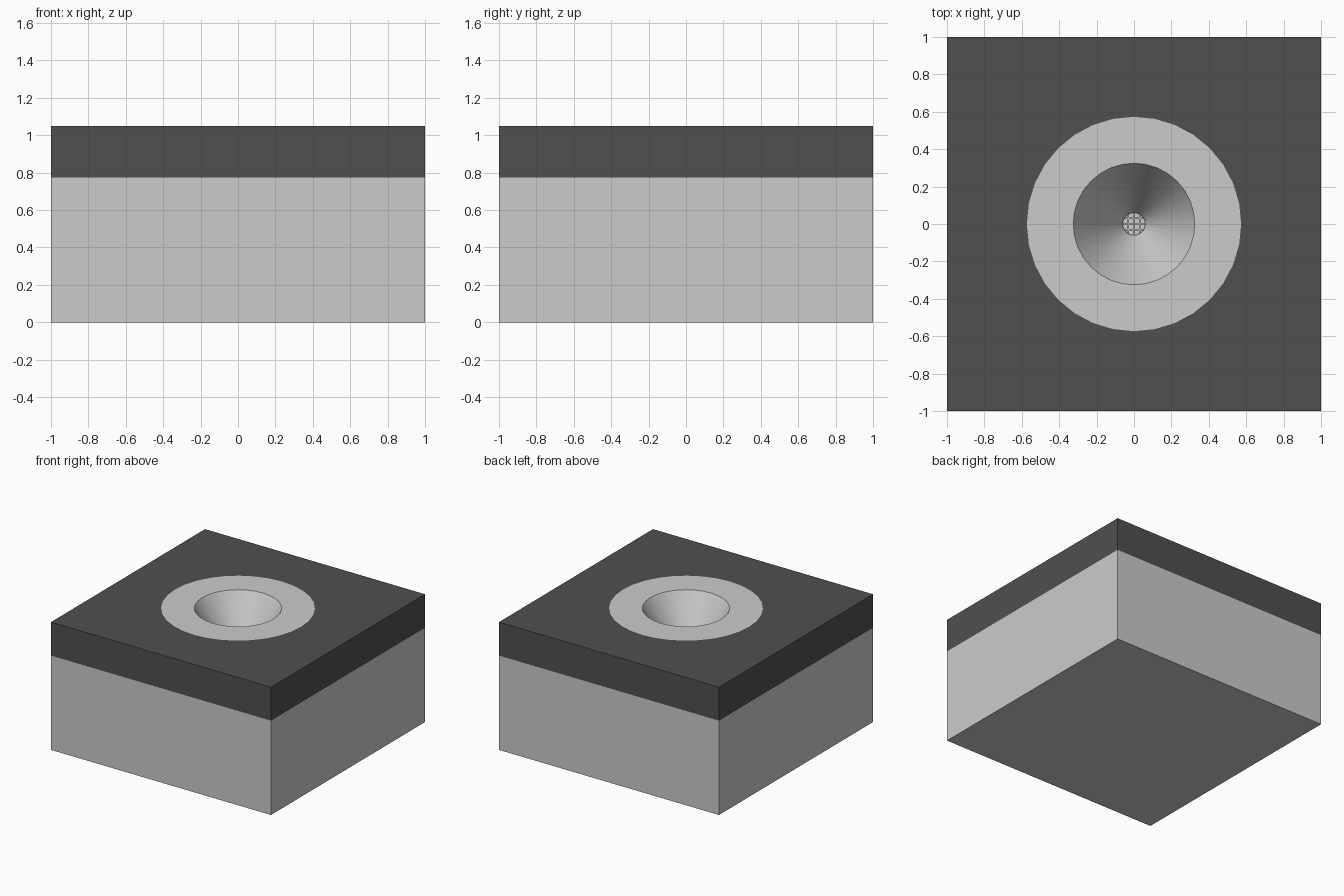
import bpy, bmesh, math

if "Cube" in bpy.data.objects:
    bpy.data.objects.remove(bpy.data.objects["Cube"])

TOP, BAND = 1.05, 0.775
DRAIN_Z = 0.62
SEG = 32

dark = bpy.data.materials.new("dark_grey")
dark.diffuse_color = (0.08, 0.08, 0.08, 1)
dark.use_nodes = True
dark.node_tree.nodes["Principled BSDF"].inputs["Base Color"].default_value = dark.diffuse_color


def circle(r, z, n=SEG):
    return [(r * math.cos(2 * math.pi * i / n), r * math.sin(2 * math.pi * i / n), z)
            for i in range(n)]


def square(z):
    # unit circle points pushed out to the square outline, corners included
    return [(x / max(abs(x), abs(y)), y / max(abs(x), abs(y)), z)
            for x, y, _ in circle(1, 0)]


def loft(name, loops, cap_start=False, cap_end=False, mat=None, smooth=False):
    bm = bmesh.new()
    rings = [[bm.verts.new(p) for p in loop] for loop in loops]
    n = len(rings[0])
    for a, b in zip(rings, rings[1:]):
        for i in range(n):
            j = (i + 1) % n
            bm.faces.new((a[i], a[j], b[j], b[i]))
    if cap_start:
        bm.faces.new(rings[0][::-1])
    if cap_end:
        bm.faces.new(rings[-1])
    for f in bm.faces:
        f.smooth = smooth
    me = bpy.data.meshes.new(name)
    bm.to_mesh(me)
    bm.free()
    ob = bpy.data.objects.new(name, me)
    bpy.context.collection.objects.link(ob)
    if mat:
        me.materials.append(mat)
    return ob


# lower block and dark upper band with its round opening
loft("lower_block", [square(0), square(BAND)], cap_start=True)
loft("dark_top", [square(BAND), square(TOP), circle(0.573, TOP)], mat=dark)

# flush pale ring and the funnel sinking from it
loft("pale_ring", [circle(0.573, TOP), circle(0.325, TOP)])
loft("funnel", [circle(0.325, TOP, 64), circle(0.06, DRAIN_Z, 64)], smooth=True)

# drain floor with a small crossed grate
loft("drain_floor", [circle(0.06, DRAIN_Z), circle(0.06, DRAIN_Z - 0.02)], cap_end=True)


def grate_bar(name, offset, along_x):
    half = math.sqrt(0.06 ** 2 - offset ** 2)
    bpy.ops.mesh.primitive_cube_add(
        size=1, location=(0, offset, DRAIN_Z - 0.005) if along_x else (offset, 0, DRAIN_Z - 0.005))
    ob = bpy.context.object
    ob.name = name
    ob.scale = (2 * half, 0.008, 0.01) if along_x else (0.008, 2 * half, 0.01)


for k, off in enumerate((-0.03, 0, 0.03)):
    grate_bar(f"grate_bar_x_{k}", off, True)
    grate_bar(f"grate_bar_y_{k}", off, False)
